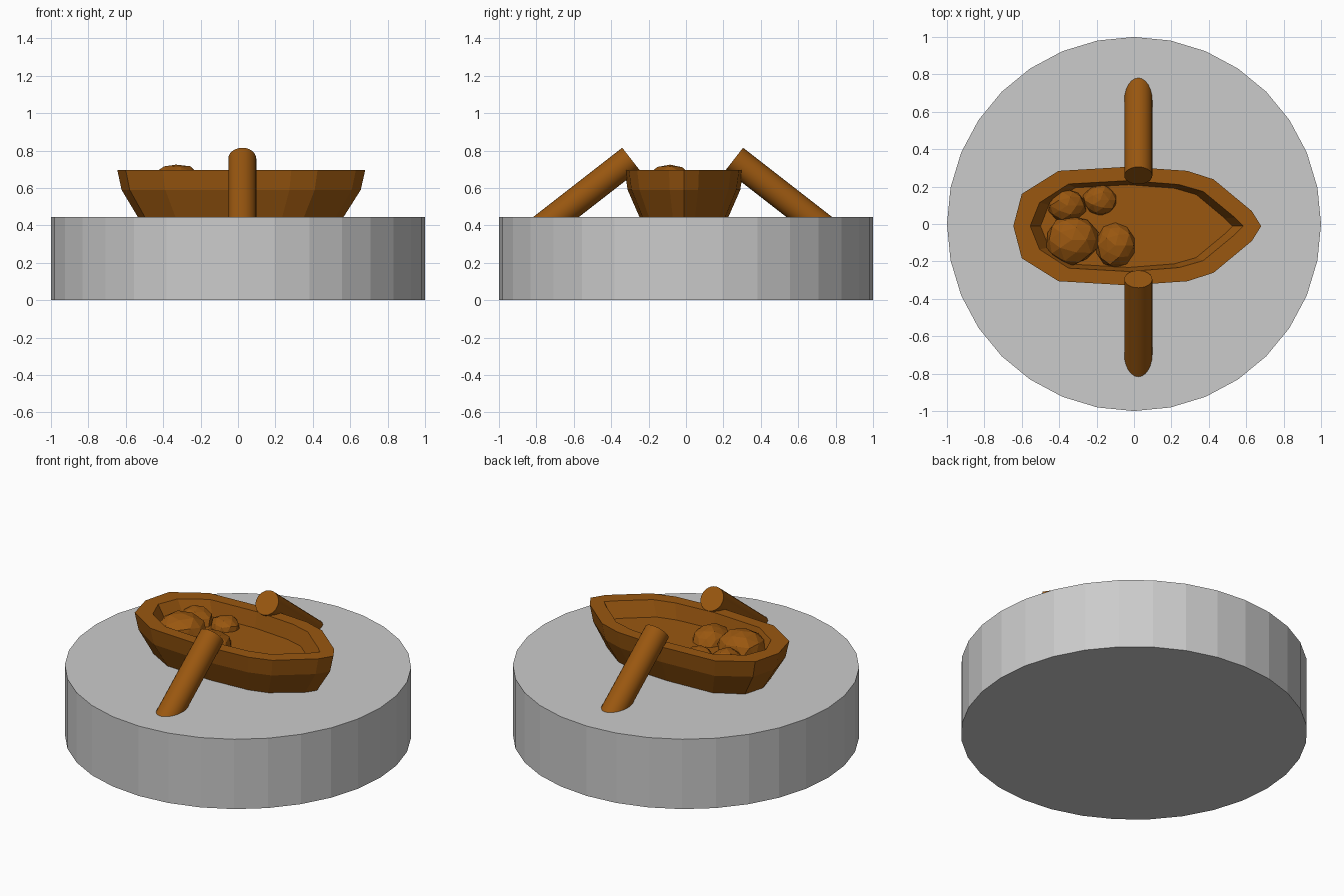
import bpy, bmesh, math, random
from mathutils import Vector

if "Cube" in bpy.data.objects:
    bpy.data.objects.remove(bpy.data.objects["Cube"])

random.seed(4)


def material(name, rgb):
    m = bpy.data.materials.new(name)
    m.diffuse_color = (*rgb, 1)
    m.use_nodes = True
    m.node_tree.nodes["Principled BSDF"].inputs["Base Color"].default_value = m.diffuse_color
    return m


STONE = material("pale grey", (0.6, 0.6, 0.6))
WOOD = material("brown wood", (0.32, 0.095, 0.005))


def finish(bm, name, mat, smooth=None):
    bmesh.ops.recalc_face_normals(bm, faces=bm.faces)
    me = bpy.data.meshes.new(name)
    bm.to_mesh(me)
    bm.free()
    me.materials.append(mat)
    ob = bpy.data.objects.new(name, me)
    bpy.context.collection.objects.link(ob)
    if smooth:
        bpy.context.view_layer.objects.active = ob
        ob.select_set(True)
        bpy.ops.object.shade_smooth_by_angle(angle=math.radians(smooth))
        ob.select_set(False)
    return ob


def rod(name, start, end, radius, sides, mat, smooth=None):
    """Capped cylinder between two points."""
    a, b = Vector(start), Vector(end)
    bm = bmesh.new()
    bmesh.ops.create_cone(bm, cap_ends=True, segments=sides, radius1=radius,
                          radius2=radius, depth=(b - a).length)
    turn = (b - a).to_track_quat('Z', 'Y')
    for v in bm.verts:
        v.co = turn @ v.co + (a + b) / 2
    return finish(bm, name, mat, smooth)


# Round stone base
rod("base_disc", (0, 0, 0), (0, 0, 0.445), 1.0, 32, STONE)

# Boat hull: half outlines (x, y) from stern to bow, mirrored and stacked as rings
OUTER = [(-0.645, 0), (-0.6, 0.172), (-0.403, 0.295), (-0.03, 0.317),
         (0.285, 0.295), (0.425, 0.25), (0.63, 0.08), (0.68, 0)]
INNER = [(-0.555, 0), (-0.505, 0.125), (-0.35, 0.225), (-0.03, 0.243),
         (0.24, 0.222), (0.37, 0.185), (0.54, 0.045), (0.585, 0)]
LEVELS = [(OUTER, 0.80, 0.70, 0.40), (OUTER, 0.83, 0.75, 0.445),
          (OUTER, 0.965, 0.95, 0.59), (OUTER, 1, 1, 0.695),
          (INNER, 1, 1, 0.695), (INNER, 0.90, 0.91, 0.60)]
bm = bmesh.new()
rings = []
for half, sx, sy, z in LEVELS:
    loop = half + [(x, -y) for x, y in half[-2:0:-1]]
    rings.append([bm.verts.new((x * sx, y * sy - 0.011, z)) for x, y in loop])
for lo, hi in zip(rings, rings[1:]):
    n = len(lo)
    for i in range(n):
        j = (i + 1) % n
        bm.faces.new((lo[i], lo[j], hi[j], hi[i]))
bm.faces.new(rings[0][::-1])
bm.faces.new(rings[-1])
finish(bm, "boat_hull", WOOD)

# Two oars leaning outward from the gunwales into the base
for side, name in ((1, "back_oar"), (-1, "front_oar")):
    rod(name, (0.023, -0.018 + side * 0.277, 0.756),
        (0.023, -0.018 + side * 0.79, 0.357), 0.075, 24, WOOD, 40)

# Lumpy cargo heaped at the stern: centre and half sizes
CARGO = [((-0.332, -0.085, 0.62), (0.145, 0.135, 0.11)),
         ((-0.357, 0.098, 0.60), (0.104, 0.09, 0.09)),
         ((-0.18, 0.128, 0.59), (0.096, 0.085, 0.08)),
         ((-0.1, -0.115, 0.60), (0.105, 0.122, 0.085))]
for k, (centre, size) in enumerate(CARGO):
    bm = bmesh.new()
    bmesh.ops.create_icosphere(bm, subdivisions=2, radius=1)
    for v in bm.verts:
        p = v.co * random.uniform(0.92, 1.04)
        v.co = [c + s * q for c, s, q in zip(centre, size, p)]
    finish(bm, f"cargo_lump_{k + 1}", WOOD)
